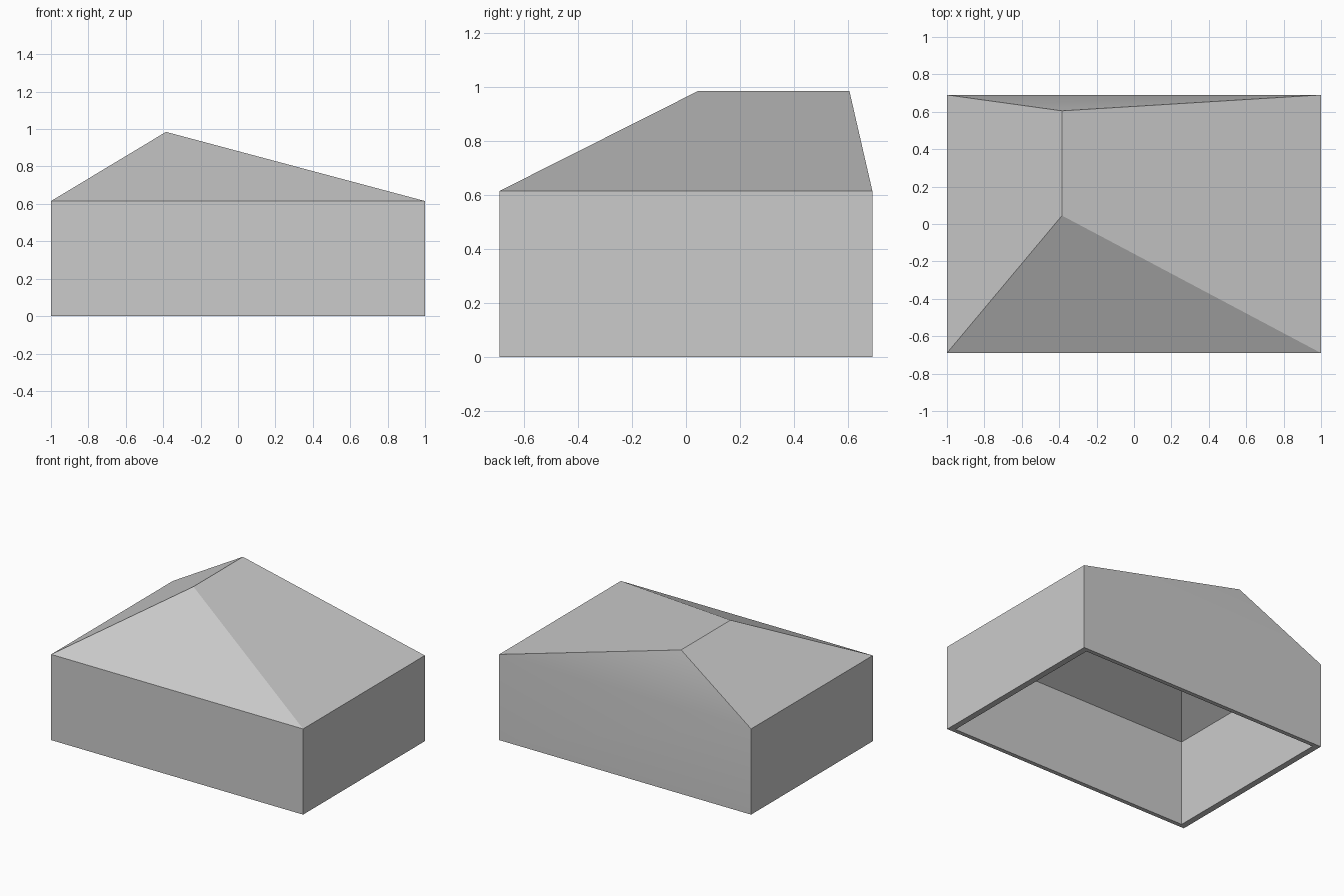
import bpy
import bmesh

cube = bpy.data.objects.get("Cube")
if cube:
    bpy.data.objects.remove(cube, do_unlink=True)

HALF_X, HALF_Y = 1.0, 0.69
EAVE, PEAK = 0.615, 0.985
RIDGE_X, RIDGE_FRONT, RIDGE_BACK = -0.385, 0.045, 0.605
INSET = 0.956          # inner skin relative to the outer skin

grey = bpy.data.materials.new("plain_grey")
grey.use_nodes = True
colour = (0.6, 0.6, 0.6, 1)
grey.diffuse_color = colour
grey.node_tree.nodes["Principled BSDF"].inputs["Base Color"].default_value = colour

bm = bmesh.new()


def skin(scale, peak):
    """Four walls and an off-centre hipped roof, open below; returns the base ring."""
    corners = [(sx * HALF_X * scale, sy * HALF_Y * scale)
               for sx, sy in ((-1, -1), (1, -1), (1, 1), (-1, 1))]
    base = [bm.verts.new((x, y, 0)) for x, y in corners]
    eave = [bm.verts.new((x, y, EAVE)) for x, y in corners]
    front, back = [bm.verts.new((RIDGE_X * scale, y * scale, peak))
                   for y in (RIDGE_FRONT, RIDGE_BACK)]
    # Walls
    for i in range(4):
        j = (i + 1) % 4
        bm.faces.new((base[i], base[j], eave[j], eave[i]))
    # Roof slopes
    a, b, c, d = eave
    for face in ((a, b, front), (b, c, back, front), (c, d, back), (d, a, front, back)):
        bm.faces.new(face)
    return base


outer = skin(1, PEAK)
inner = skin(INSET, PEAK - 0.015)

# Bottom rim joining both skins
for i in range(4):
    j = (i + 1) % 4
    bm.faces.new((outer[j], outer[i], inner[i], inner[j]))

bmesh.ops.recalc_face_normals(bm, faces=bm.faces)
mesh = bpy.data.meshes.new("hipped_roof_shell")
bm.to_mesh(mesh)
bm.free()
mesh.materials.append(grey)

shell = bpy.data.objects.new("hipped_roof_shell", mesh)
bpy.context.collection.objects.link(shell)
bpy.ops.object.select_all(action="DESELECT")
shell.select_set(True)
bpy.context.view_layer.objects.active = shell
bpy.ops.object.shade_smooth_by_angle(angle=0.5)
